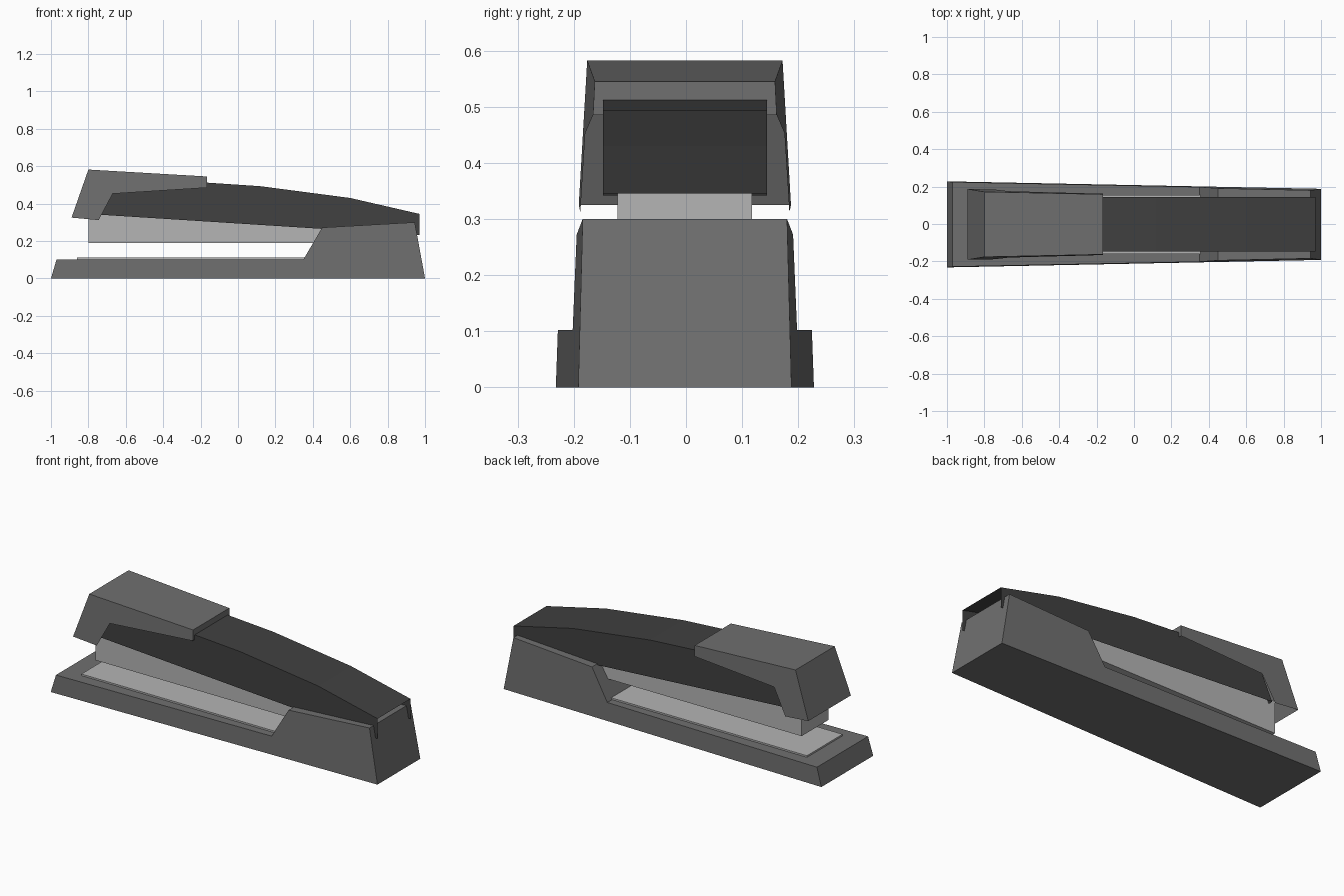
import bpy
import bmesh

default = bpy.data.objects.get("Cube")
if default:
    bpy.data.objects.remove(default, do_unlink=True)

Y_SHIFT = -0.002


def material(name, value):
    m = bpy.data.materials.new(name)
    m.use_nodes = True
    colour = (value, value, value, 1)
    m.diffuse_color = colour
    m.node_tree.nodes["Principled BSDF"].inputs["Base Color"].default_value = colour
    return m


def extrude_profile(name, profile, half_width, mat, open_edges=()):
    """Span a side profile (x, z) across y; listed profile edges are left open."""
    bm = bmesh.new()
    near, far = [
        [bm.verts.new((x, side * half_width(x, z) + Y_SHIFT, z)) for x, z in profile]
        for side in (-1, 1)
    ]
    bm.faces.new(near)
    bm.faces.new(far[::-1])
    for i in range(len(profile)):
        j = (i + 1) % len(profile)
        if i not in open_edges:
            bm.faces.new((near[j], near[i], far[i], far[j]))
    bmesh.ops.recalc_face_normals(bm, faces=bm.faces)
    mesh = bpy.data.meshes.new(name)
    bm.to_mesh(mesh)
    bm.free()
    mesh.materials.append(mat)
    obj = bpy.data.objects.new(name, mesh)
    bpy.context.collection.objects.link(obj)
    return obj


def box_profile(x0, x1, z0, z1):
    return [(x0, z0), (x1, z0), (x1, z1), (x0, z1)]


grey = material("mid grey plastic", 0.16)
dark = material("dark grey cover", 0.052)
steel = material("light grey metal", 0.46)

# Tapered base with the raised hinge block at the back
extrude_profile(
    "base",
    [(-1, 0), (1, 0), (0.945, 0.3), (0.45, 0.272), (0.35, 0.102), (-0.97, 0.102)],
    lambda x, z: 0.21 - 0.02 * x - 0.03 * z, grey)

# Thin metal plate lying on the base
extrude_profile("base_plate", box_profile(-0.86, 0.36, 0.1, 0.111),
                lambda x, z: 0.158, steel)

# Staple magazine
extrude_profile("magazine", box_profile(-0.8, 0.5, 0.19, 0.37),
                lambda x, z: 0.12, steel)

# Arched sheet cover, open underneath and at the hinge end
extrude_profile(
    "arm_cover",
    [(-0.76, 0.342), (0.97, 0.232), (0.97, 0.345), (0.6, 0.43),
     (0.12, 0.493), (-0.165, 0.512), (-0.69, 0.49)],
    lambda x, z: 0.146, dark, open_edges=(0, 1))

# Hollow nose cap, notched along the sides and open below
extrude_profile(
    "nose_cap",
    [(-0.89, 0.325), (-0.745, 0.312), (-0.67, 0.453), (-0.165, 0.485),
     (-0.165, 0.545), (-0.8, 0.582)],
    lambda x, z: 0.184 - 0.024 * x - 0.05 * z, grey, open_edges=(0, 1, 2))
